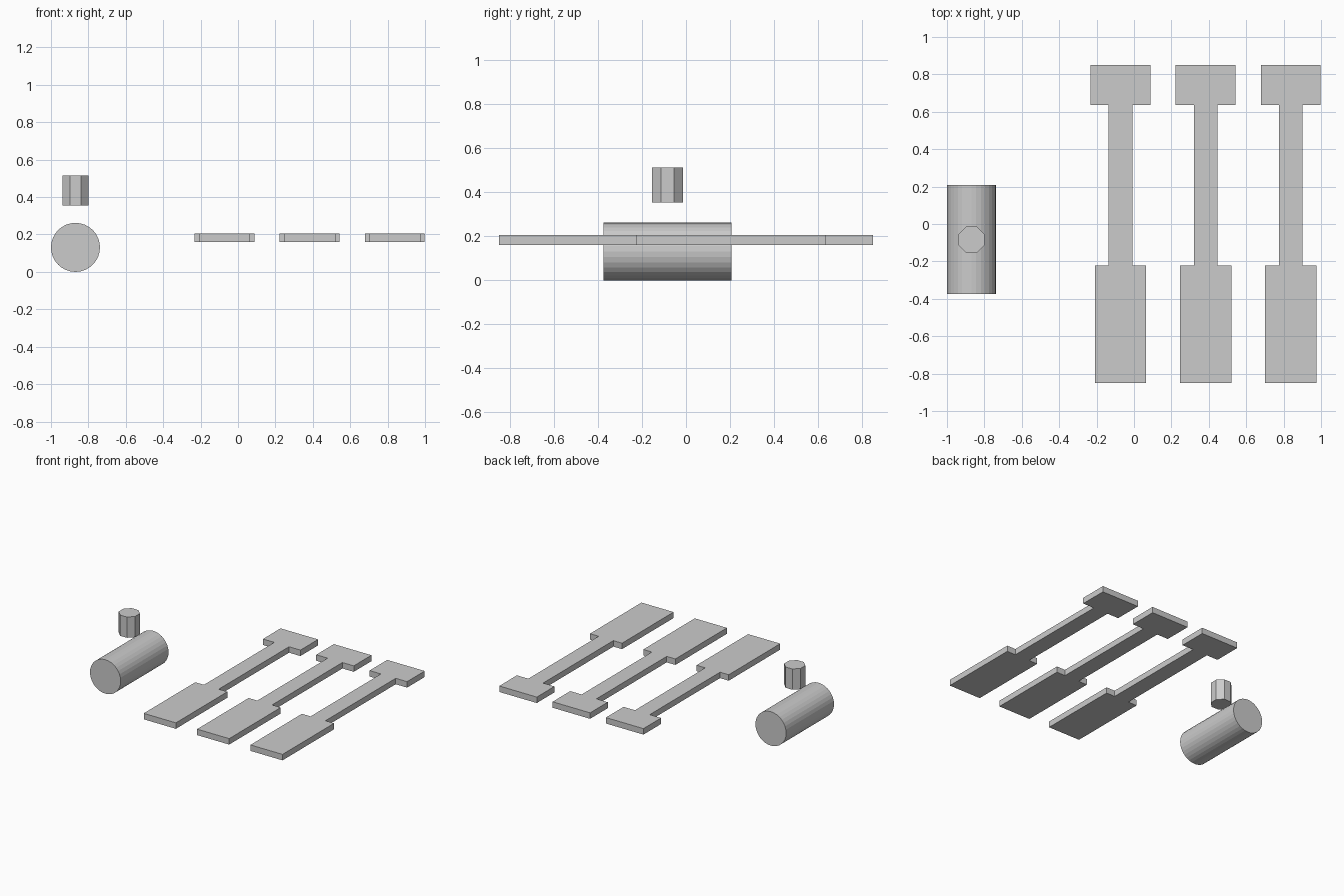
import bpy, bmesh
from math import pi

if "Cube" in bpy.data.objects:
    bpy.data.objects.remove(bpy.data.objects["Cube"])


def cylinder(name, sides, radius, depth, location, rotation):
    bpy.ops.mesh.primitive_cylinder_add(vertices=sides, radius=radius, depth=depth,
                                        location=location, rotation=rotation)
    bpy.context.object.name = name


def paddle(name, x, z0=0.16, z1=0.206):
    # Half outline (half width, y), mirrored across the paddle's long axis
    half = [(0.137, -0.85), (0.137, -0.222), (0.063, -0.222),
            (0.063, 0.635), (0.16, 0.635), (0.16, 0.85)]
    outline = half + [(-w, y) for w, y in reversed(half)]
    bm = bmesh.new()
    face = bm.faces.new([bm.verts.new((w, y, z0)) for w, y in outline])
    top = bmesh.ops.extrude_face_region(bm, geom=[face], use_keep_orig=True)["geom"]
    bmesh.ops.translate(bm, vec=(0, 0, z1 - z0),
                        verts=[v for v in top if isinstance(v, bmesh.types.BMVert)])
    bmesh.ops.recalc_face_normals(bm, faces=bm.faces)
    mesh = bpy.data.meshes.new(name)
    bm.to_mesh(mesh)
    bm.free()
    obj = bpy.data.objects.new(name, mesh)
    obj.location.x = x
    bpy.context.collection.objects.link(obj)


# Horizontal drum along y
cylinder("drum", 32, 0.131, 0.583, (-0.869, -0.084, 0.131), (pi / 2, 0, 0))

# Small eight-sided knob floating above the drum, flats facing the axes
cylinder("knob", 8, 0.07 / 0.9239, 0.16, (-0.869, -0.084, 0.434), (0, 0, pi / 8))

# Three flat paddles in a row
for i, x in enumerate((-0.072, 0.383, 0.838)):
    paddle(f"paddle_{i + 1}", x)
